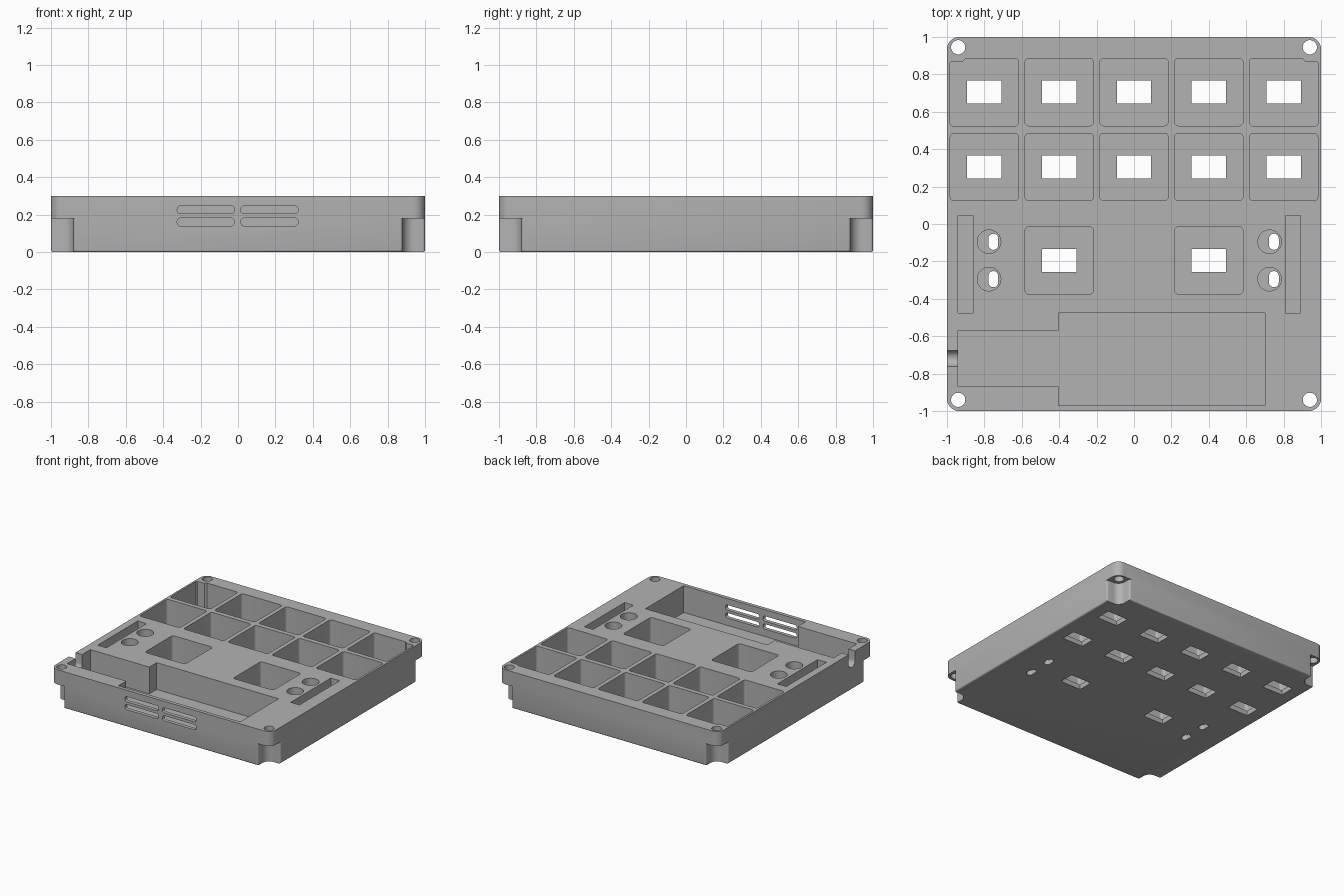
import bpy, bmesh, math
from mathutils import Matrix, Vector

if "Cube" in bpy.data.objects:
    bpy.data.objects.remove(bpy.data.objects["Cube"])

grey = bpy.data.materials.new("grey plastic")
grey.diffuse_color = (0.45, 0.45, 0.45, 1)
grey.use_nodes = True
grey.node_tree.nodes["Principled BSDF"].inputs["Base Color"].default_value = grey.diffuse_color


def arc(cx, cy, r, a0, a1, n):
    """Points of an arc, angles in degrees."""
    return [(cx + r * math.cos(math.radians(a0 + (a1 - a0) * i / n)),
             cy + r * math.sin(math.radians(a0 + (a1 - a0) * i / n))) for i in range(n + 1)]


def rounded(cx, cy, w, h, r, n=6):
    """Outline of a rounded rectangle."""
    x, y = w / 2 - r, h / 2 - r
    return (arc(cx + x, cy + y, r, 0, 90, n) + arc(cx - x, cy + y, r, 90, 180, n)
            + arc(cx - x, cy - y, r, 180, 270, n) + arc(cx + x, cy - y, r, 270, 360, n))


def circle(cx, cy, r, n=32):
    return arc(cx, cy, r, 0, 360, n)[:-1]


def rect(x0, x1, y0, y1):
    return [(x0, y0), (x1, y0), (x1, y1), (x0, y1)]


def prism(bm, outline, z0, z1, matrix=None):
    """Add a straight prism over an outline; return its new vertices."""
    low = [bm.verts.new((x, y, z0)) for x, y in outline]
    high = [bm.verts.new((x, y, z1)) for x, y in outline]
    n = len(low)
    faces = [bm.faces.new(low[::-1]), bm.faces.new(high)]
    faces += [bm.faces.new((low[i], low[(i + 1) % n], high[(i + 1) % n], high[i])) for i in range(n)]
    if matrix:
        bmesh.ops.transform(bm, matrix=matrix, verts=low + high)
    bmesh.ops.recalc_face_normals(bm, faces=faces)
    return low + high


def to_object(bm, name):
    mesh = bpy.data.meshes.new(name)
    bm.to_mesh(mesh)
    bm.free()
    mesh.materials.append(grey)
    ob = bpy.data.objects.new(name, mesh)
    bpy.context.collection.objects.link(ob)
    return ob


TOP, OVER, FLOOR = 0.30, 0.40, 0.04

# Case block with rounded corners and a softened bottom rim
bm = bmesh.new()
prism(bm, rounded(0, 0, 2, 2, 0.065, 8), 0, TOP)
rim = [e for e in bm.edges if all(v.co.z < 1e-5 for v in e.verts)]
bmesh.ops.bevel(bm, geom=rim, offset=0.012, segments=3, profile=0.5, affect='EDGES')
case = to_object(bm, "case")

# First set of cutters: pockets and corner notches
bm = bmesh.new()
P = 0.365
keys = [(0.4 * i, y) for i in range(-2, 3) for y in (0.705, 0.305)] + [(-0.4, -0.195), (0.4, -0.195)]
for x, y in keys:
    if abs(x) > 0.7 and y > 0.6:
        # Outer back pockets step in beside the screw holes
        s = 1 if x > 0 else -1
        pts = [(0.985, 0.54), (0.985, 0.86), (0.975, 0.87), (0.915, 0.87), (0.90, 0.885),
               (0.64, 0.885)] + arc(0.635, 0.868, 0.017, 90, 180, 5)[1:] \
            + arc(0.638, 0.543, 0.02, 180, 270, 5) + arc(0.965, 0.543, 0.02, 270, 345, 4)
        prism(bm, [(s * a, b) for a, b in pts], FLOOR, OVER)
    else:
        prism(bm, rounded(x, y, P, 0.36, 0.02, 5), FLOOR, OVER)

# Stepped electronics bay
prism(bm, [(-0.94, -0.87), (-0.405, -0.87), (-0.405, -0.97), (0.70, -0.97),
           (0.70, -0.475), (-0.405, -0.475), (-0.405, -0.57), (-0.94, -0.57)], 0.08, OVER)

# Long side troughs and round wells
for x0 in (-0.94, 0.81):
    prism(bm, rect(x0, x0 + 0.08, -0.475, 0.045), 0.10, OVER)
for x in (-0.775, 0.725):
    for y in (-0.095, -0.295):
        prism(bm, circle(x, y, 0.063), FLOOR, OVER)

# Notches under the four corners, with rounded inner and outer edges
notch = ([(1.1, 1.1)] + [(1.1, 0.865)] + arc(0.985, 0.865, 0.015, 0, 90, 4)
         + arc(0.94, 0.94, 0.06, 270, 180, 8)
         + arc(0.865, 0.985, 0.015, 0, 90, 4) + [(0.865, 1.1)])
for sx in (-1, 1):
    for sy in (-1, 1):
        prism(bm, [(sx * a, sy * b) for a, b in notch], -0.1, 0.18)
pockets = to_object(bm, "pocket_cutter")

# Second set of cutters: everything that passes through a wall or floor
bm = bmesh.new()
for x, y in keys:
    prism(bm, rect(x - 0.092, x + 0.092, y - 0.061, y + 0.061), -0.1, 0.10)
for x in (-0.752, 0.748):
    for y in (-0.095, -0.295):
        prism(bm, rounded(x, y, 0.052, 0.086, 0.025), -0.1, 0.10)
for x in (-0.94, 0.94):
    for y in (-0.94, 0.945):
        prism(bm, circle(x, y, 0.038), 0.1, OVER)

# Front vents: outlines in x and z, pushed along y
upright = Matrix.Rotation(math.radians(90), 4, 'X')
for x in (-0.172, 0.168):
    for z in (0.226, 0.161):
        prism(bm, rounded(x, z, 0.306, 0.042, 0.018), 0.90, 1.1, upright)

# Cable channel in the left wall, open at the top
side = Matrix(((0, 0, 1, 0), (1, 0, 0, 0), (0, 1, 0, 0), (0, 0, 0, 1)))
prism(bm, [(-0.675, OVER)] + arc(-0.718, 0.225, 0.043, 0, -180, 12) + [(-0.761, OVER)],
      -1.1, -0.90, side)
holes = to_object(bm, "hole_cutter")

# Cut the case, then bake the result and drop the cutters
for cutter in (pockets, holes):
    cutter.hide_render = True
    mod = case.modifiers.new(cutter.name, 'BOOLEAN')
    mod.operation, mod.solver, mod.object = 'DIFFERENCE', 'EXACT', cutter
deps = bpy.context.evaluated_depsgraph_get()
baked = bpy.data.meshes.new_from_object(case.evaluated_get(deps))
case.modifiers.clear()
case.data = baked
for cutter in (pockets, holes):
    bpy.data.objects.remove(cutter)

# Smooth the curved walls, keep the edges sharp
bpy.context.view_layer.objects.active = case
case.select_set(True)
bpy.ops.object.shade_smooth_by_angle(angle=math.radians(35))
